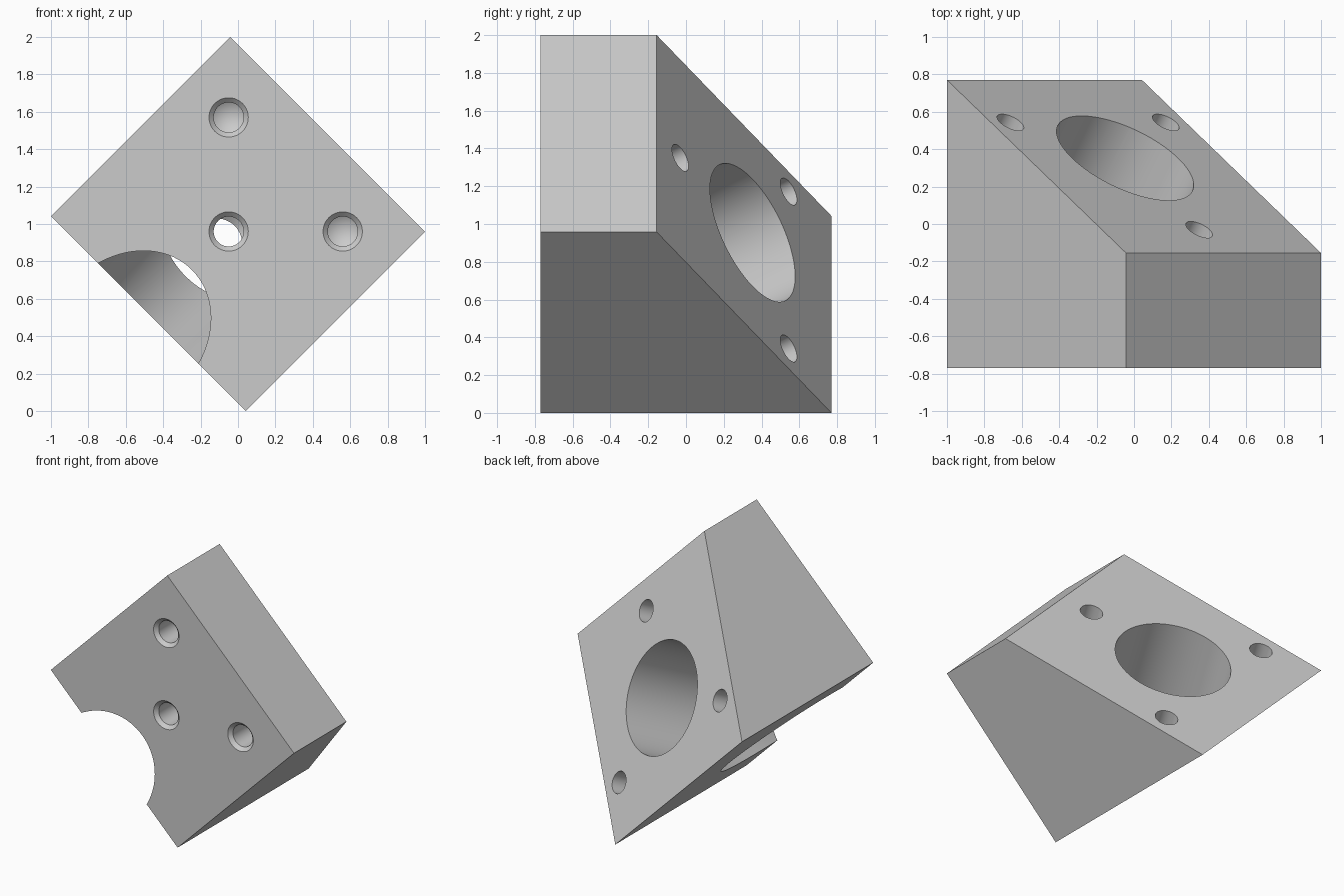
import bpy, bmesh, math
from mathutils import Vector, Matrix

if "Cube" in bpy.data.objects:
    bpy.data.objects.remove(bpy.data.objects["Cube"])

# Block axes: U runs up and right, V up and left, both across the front
U = Vector((1, 0, 1)).normalized()
V = Vector((-1, 0, 1)).normalized()
Y = Vector((0, 1, 0))
MID = Vector((0, 0, 1))
HALF_U, HALF_V = 0.677, 0.737
FRONT, BACK_LOW, BACK_HIGH = -0.77, 0.77, -0.155
SLOPE = (U * 2 * HALF_U + Y * (BACK_HIGH - BACK_LOW)).normalized()
INWARD = SLOPE.cross(V).normalized()
if INWARD.y > 0:
    INWARD = -INWARD

gray = bpy.data.materials.new("gray_metal")
gray.use_nodes = True
colour = (0.6, 0.6, 0.6, 1)
gray.diffuse_color = colour
gray.node_tree.nodes["Principled BSDF"].inputs["Base Color"].default_value = colour


def make_object(name, bm):
    bmesh.ops.recalc_face_normals(bm, faces=bm.faces)
    mesh = bpy.data.meshes.new(name)
    bm.to_mesh(mesh)
    bm.free()
    mesh.materials.append(gray)
    obj = bpy.data.objects.new(name, mesh)
    bpy.context.collection.objects.link(obj)
    return obj


def drill(name, origin, direction, profile, tip, steps=64):
    """Closed round cutter: (radius, depth) rings, a flat start and a pointed end."""
    bm = bmesh.new()
    angles = [math.tau * i / steps for i in range(steps)]
    rings = [[bm.verts.new((r * math.cos(a), r * math.sin(a), d)) for a in angles]
             for r, d in profile]
    bm.faces.new(rings[0])
    point = bm.verts.new((0, 0, tip))
    for i in range(steps):
        j = (i + 1) % steps
        for near, far in zip(rings, rings[1:]):
            bm.faces.new((near[i], near[j], far[j], far[i]))
        bm.faces.new((rings[-1][i], rings[-1][j], point))
    turn = direction.to_track_quat('Z', 'Y').to_matrix().to_4x4()
    bm.transform(Matrix.Translation(origin) @ turn)
    cutter = make_object(name, bm)
    cutter.hide_render = True
    return cutter


# Wedge block: trapezoid profile extruded across its width
bm = bmesh.new()
outline = [(-HALF_U, FRONT), (HALF_U, FRONT), (HALF_U, BACK_HIGH), (-HALF_U, BACK_LOW)]
ends = [[bm.verts.new(MID + U * u + Y * y + V * v) for u, y in outline]
        for v in (-HALF_V, HALF_V)]
for end in ends:
    bm.faces.new(end)
for i in range(4):
    j = (i + 1) % 4
    bm.faces.new((ends[0][i], ends[0][j], ends[1][j], ends[1][i]))
block = make_object("wedge_block", bm)

# Large bore square to the sloped face
bore_centre = Vector((-0.047, 0.353, 0.955))
cutters = [drill("bore_cutter", bore_centre, INWARD, [(0.4, -0.3), (0.4, 2)], 2.1, 96)]

# Three blind holes on a circle around the bore
for i in range(3):
    a = math.tau * i / 3
    spot = bore_centre + (SLOPE * math.cos(a) + V * math.sin(a)) * 0.678
    cutters.append(drill("slope_hole_cutter", spot, INWARD,
                         [(0.078, -0.05), (0.078, 0.38)], 0.425))

# Three chamfered blind holes in the front
for x, z in [(-0.05, 1.57), (-0.05, 0.96), (0.56, 0.96)]:
    cutters.append(drill("front_hole_cutter", Vector((x, FRONT, z)), Y,
                         [(0.155, -0.05), (0.08, 0.025), (0.08, 0.46)], 0.508))

# Cut the holes and remove the cutters
bpy.context.view_layer.objects.active = block
block.select_set(True)
for cutter in cutters:
    mod = block.modifiers.new("cut", 'BOOLEAN')
    mod.operation = 'DIFFERENCE'
    mod.solver = 'EXACT'
    mod.object = cutter
    bpy.context.view_layer.update()
    bpy.ops.object.modifier_apply(modifier=mod.name)
    bpy.data.objects.remove(cutter)

bpy.ops.object.shade_smooth_by_angle(angle=math.radians(25))
